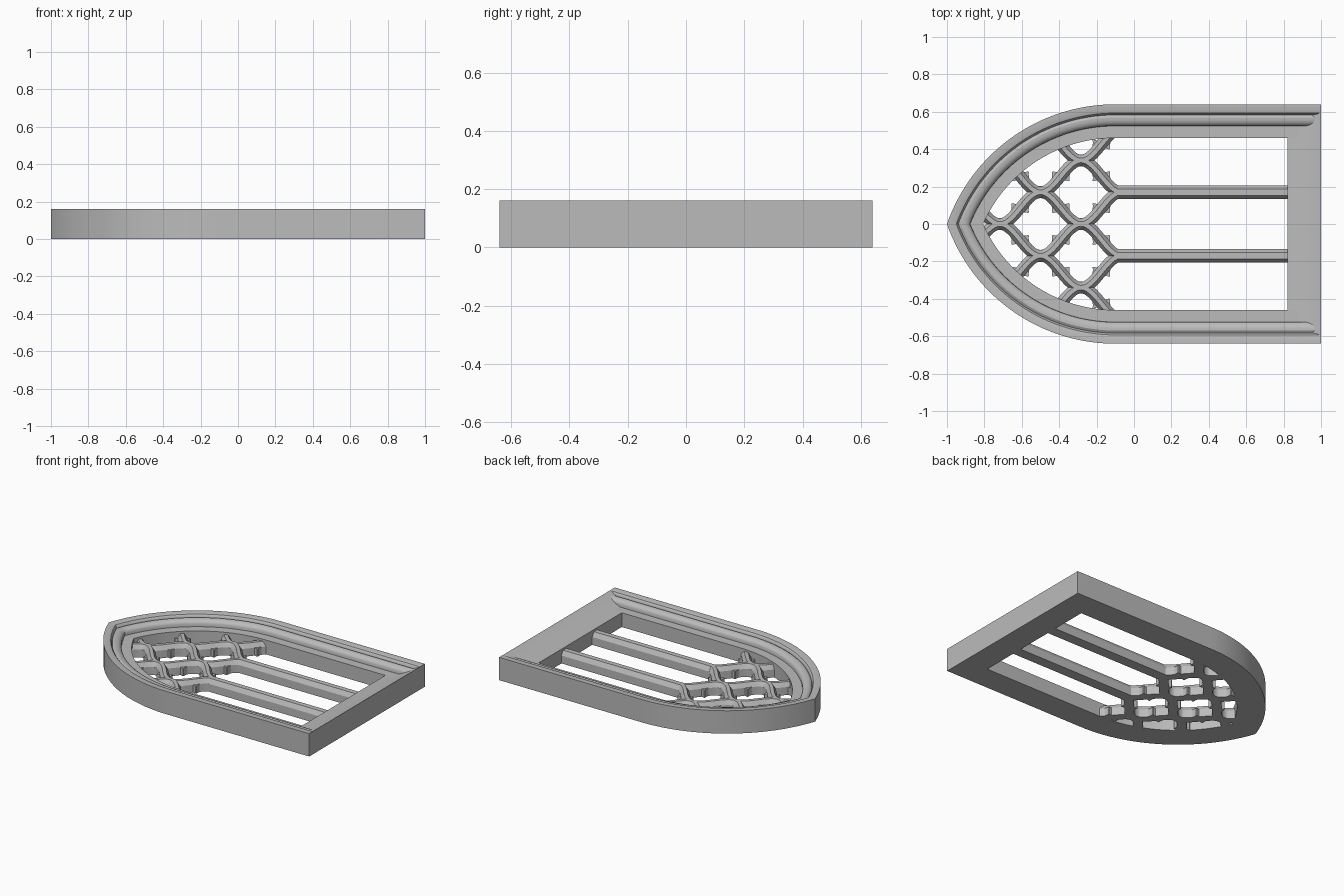
import bpy, bmesh
from math import sin, cos, pi, asin, hypot, radians

if "Cube" in bpy.data.objects:
    bpy.data.objects.remove(bpy.data.objects["Cube"], do_unlink=True)

stone = bpy.data.materials.new("stone_grey")
stone.use_nodes = True
GREY = (0.5, 0.5, 0.5, 1)
stone.diffuse_color = GREY
stone.node_tree.nodes["Principled BSDF"].inputs["Base Color"].default_value = GREY

# Overall sizes of the pointed arch and the tracery net
HALF = 0.64                  # half width of the frame
SPRING = -0.1                # where the arch begins
RADIUS = 0.953               # outer arch radius
DROP = RADIUS - HALF         # arch centre lies beyond the middle line
NET_X, PITCH, LEVEL = -0.066, 0.217, 0.17
BAND = 0.10                  # height of the inner band


def sweep(name, paths, closed=False):
    """Bridge closed cross-sections along one or more paths into a mesh."""
    bm = bmesh.new()
    for rings in paths:
        loops = [[bm.verts.new(p) for p in ring] for ring in rings]
        pairs = list(zip(loops, loops[1:]))
        if closed:
            pairs.append((loops[-1], loops[0]))
        else:
            bm.faces.new(loops[0])
            bm.faces.new(loops[-1])
        n = len(loops[0])
        for a, b in pairs:
            for i in range(n):
                j = (i + 1) % n
                bm.faces.new((a[i], a[j], b[j], b[i]))
    bmesh.ops.recalc_face_normals(bm, faces=bm.faces)
    mesh = bpy.data.meshes.new(name)
    bm.to_mesh(mesh)
    bm.free()
    mesh.materials.append(stone)
    obj = bpy.data.objects.new(name, mesh)
    bpy.context.collection.objects.link(obj)
    bpy.ops.object.select_all(action='DESELECT')
    obj.select_set(True)
    bpy.context.view_layer.objects.active = obj
    bpy.ops.object.shade_smooth_by_angle(angle=radians(28))
    return obj


def depth(x, y):
    """Distance inward from the outer edge of the frame."""
    if x > SPRING:
        return HALF - abs(y)
    return RADIUS - hypot(x - SPRING, abs(y) + DROP)


def clamp(x, y, limit=0.15):
    """Pull a point back so that it ends inside the frame body."""
    if depth(x, y) >= limit:
        return x, y
    side = 1 if y >= 0 else -1
    if x > SPRING:
        return x, side * (HALF - limit)
    k = (RADIUS - limit) / hypot(x - SPRING, abs(y) + DROP)
    return SPRING + (x - SPRING) * k, side * max(0, (abs(y) + DROP) * k - DROP)


# Moulded frame: profile as (distance inward, height)
profile = [(0, 0), (0, .16), (.035, .16), (.047, .156), (.054, .147), (.057, .135),
           (.07, .143), (.085, .143), (.1, .138), (.11, .13), (.115, .12),
           (.116, BAND), (.18, BAND), (.18, 0)]
STEPS = 32


def arch_point(i, d):
    if i < 0:
        return 0.999, HALF - d
    r = RADIUS - d
    end = pi - asin(DROP / r)
    a = pi / 2 + (end - pi / 2) * i / STEPS
    return SPRING + r * cos(a), r * sin(a) - DROP


half = [[(*arch_point(i, d), z) for d, z in profile] for i in range(-1, STEPS + 1)]
mirrored = [[(x, -y, z) for x, y, z in ring] for ring in reversed(half[:-1])]
sweep("arched_frame", [half + mirrored])

# Sloping sill that rises to the outer end
sill = [(.82, 0), (.82, BAND), (.88, BAND), (1, .16), (1, 0)]
sweep("sloping_sill", [[[(x, y, z) for x, z in sill] for y in (-HALF, HALF)]])


# Bars with a chamfered top
def bar_section(x, y, nx, ny, wide, top):
    shape = [(-wide, 0), (-wide, .055), (-top, .085), (top, .085), (wide, .055), (wide, 0)]
    return [(x + nx * o, y + ny * o, z) for o, z in shape]


for side, label in ((1, "left"), (-1, "right")):
    sweep("mullion_" + label,
          [[bar_section(x, side * LEVEL, 0, 1, .037, .018) for x in (.83, NET_X - .02)]])

# Wavy net bars that touch at the nodes, cut off inside the frame
for side, label in ((1, "left"), (-1, "right")):
    runs = []
    for j in range(3):
        middle = LEVEL * (j + .5)
        swing = LEVEL / 2 * (1 if j % 2 == 0 else -1)
        run = []
        for i in range(81):
            s = i / 20
            x = NET_X - PITCH * s
            y = middle + swing * cos(pi * s)
            slope = swing * pi * sin(pi * s) / PITCH
            length = hypot(1, slope)
            if depth(x, y) > .135:
                run.append(bar_section(x, side * y, -slope / length,
                                       side / length, .03, .012))
            elif run:
                runs.append(run)
                run = []
        if run:
            runs.append(run)
    sweep("net_bars_" + label, [r for r in runs if len(r) > 1])


# Cusped foil plates that line each cell of the net
def cell_edge(c, s):
    low, high = 0, PITCH
    for _ in range(30):
        t = (low + high) / 2
        x, y = t * c, t * s
        if abs(y) < LEVEL / 2 * (1 + cos(pi * x / PITCH)):
            low = t
        else:
            high = t
    return low


LOBES = [(.09, 0), (-.09, 0), (0, .075), (0, -.075)]


def foil_edge(c, s, r=.063):
    best = .03
    for px, py in LOBES:
        along = px * c + py * s
        inside = r * r - (px * px + py * py - along * along)
        if inside > 0:
            best = max(best, along + inside ** .5)
    return best


def foil_rings(cx, cy, angles):
    rings = []
    for a in angles:
        c, s = cos(a), sin(a)
        outer = cell_edge(c, s)
        inner = min(foil_edge(c, s), outer * .97)
        (ix, iy), (ox, oy) = [clamp(cx + t * c, cy + t * s) for t in (inner, outer)]
        rings.append([(ix, iy, 0), (ix, iy, .055), (ox, oy, .055), (ox, oy, 0)])
    return rings


full = [2 * pi * i / 96 for i in range(96)]
upper = [pi / 2 + pi * i / 48 for i in range(49)]
cells = []
for row, levels in ((1, (1, -1, 3, -3)), (2, (0, 2, -2)), (3, (1, -1))):
    cells += [foil_rings(NET_X - PITCH * row, LEVEL * n, full) for n in levels]
sweep("quatrefoil_cusps", cells, closed=True)
sweep("light_head_cusps", [foil_rings(NET_X, LEVEL * n, upper) for n in (0, 2, -2)])
